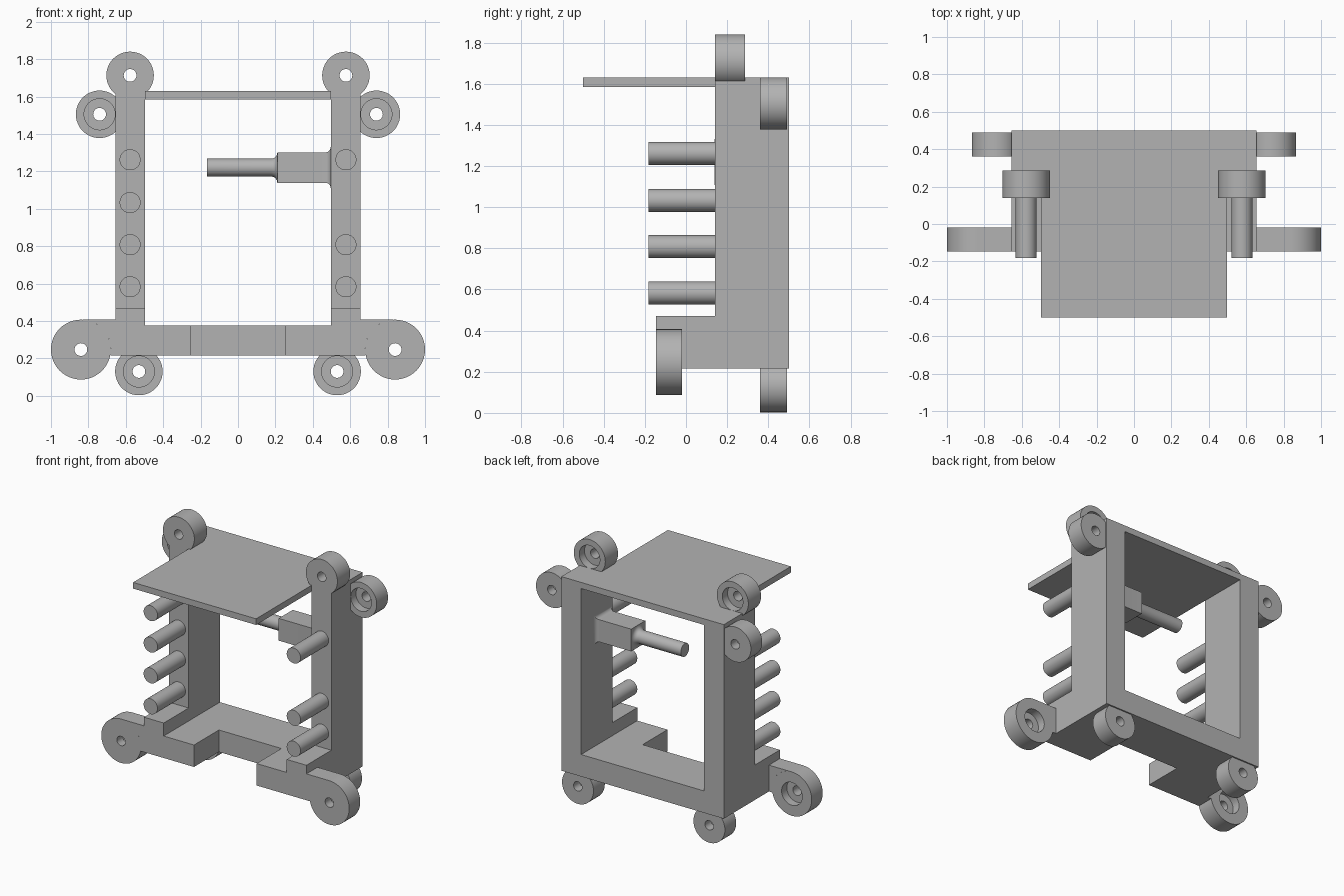
import bpy, bmesh, math
from mathutils import Vector

cube = bpy.data.objects.get("Cube")
if cube:
    bpy.data.objects.remove(cube, do_unlink=True)

grey = bpy.data.materials.new("plain grey")
grey.use_nodes = True
grey.diffuse_color = (0.45, 0.45, 0.45, 1)
grey.node_tree.nodes["Principled BSDF"].inputs["Base Color"].default_value = (0.45, 0.45, 0.45, 1)


def finish(name, bm):
    bmesh.ops.remove_doubles(bm, verts=bm.verts, dist=1e-5)
    bmesh.ops.recalc_face_normals(bm, faces=bm.faces)
    mesh = bpy.data.meshes.new(name)
    bm.to_mesh(mesh)
    bm.free()
    mesh.materials.append(grey)
    obj = bpy.data.objects.new(name, mesh)
    bpy.context.collection.objects.link(obj)
    return obj


def smooth(obj):
    bpy.ops.object.select_all(action='DESELECT')
    obj.select_set(True)
    bpy.context.view_layer.objects.active = obj
    bpy.ops.object.shade_smooth_by_angle(angle=math.radians(30))


def box(name, lo, hi):
    bm = bmesh.new()
    bmesh.ops.create_cube(bm, size=1)
    for v in bm.verts:
        v.co = [l + (c + 0.5) * (h - l) for l, h, c in zip(lo, hi, v.co)]
    return finish(name, bm)


def revolve(name, centre, axis, profile, closed=False):
    """Spin (radius, distance along axis) points around an axis."""
    axis = Vector(axis)
    bm = bmesh.new()
    vs = [bm.verts.new(Vector((0, 0, r)) + axis * d) for r, d in profile]
    pairs = list(zip(vs, vs[1:])) + ([(vs[-1], vs[0])] if closed else [])
    edges = [bm.edges.new(p) for p in pairs]
    bmesh.ops.spin(bm, geom=vs + edges, cent=(0, 0, 0), axis=axis,
                   angle=math.tau, steps=48, use_merge=True)
    bmesh.ops.translate(bm, verts=bm.verts, vec=centre)
    obj = finish(name, bm)
    smooth(obj)
    return obj


def combine(target, other, operation):
    mod = target.modifiers.new("join", 'BOOLEAN')
    mod.operation, mod.solver, mod.object = operation, 'EXACT', other
    bpy.context.view_layer.objects.active = target
    bpy.ops.object.modifier_apply(modifier=mod.name)
    bpy.data.objects.remove(other, do_unlink=True)


def lug(name, x, z, y0, y1, radius, bore_front):
    """Round lug with a through hole and a counterbore on one side."""
    hole, bore, depth = 0.034, 0.083, 0.06
    a, b = (y0, y1) if bore_front else (y1, y0)
    floor = a + depth * (1 if b > a else -1)
    revolve(name, (x, 0, z), (0, 1, 0),
            [(radius, a), (radius, b), (hole, b), (hole, floor), (bore, floor), (bore, a)],
            closed=True)


# Main frame with window, front feet and top shelf
W, IN, FRONT, BACK, FOOT = 0.655, 0.496, 0.14, 0.5, -0.147
frame = box("frame", (-W, FRONT, 0.215), (W, BACK, 1.63))
combine(frame, box("opening", (-IN, 0, 0.375), (IN, 1, 1.585)), 'DIFFERENCE')
combine(frame, box("shelf", (-IN, -0.5, 1.585), (IN, 0.3, 1.63)), 'UNION')
for s in (-1, 1):
    xs = sorted((s * 0.252, s * W))
    combine(frame, box("foot", (xs[0], FOOT, 0.215), (xs[1], 0.3, 0.375)), 'UNION')
    xs = sorted((s * IN, s * W))
    combine(frame, box("step", (xs[0], FOOT, 0.215), (xs[1], 0.3, 0.47)), 'UNION')

EAR_X, EAR_Z, EAR_R, EAR_BACK = 0.84, 0.247, 0.16, -0.02
for s, side in ((1, "left"), (-1, "right")):
    # Mounting lugs
    lug(side + "_top_lug", s * 0.577, 1.713, FRONT, 0.287, 0.127, False)
    lug(side + "_side_lug", s * 0.74, 1.505, 0.36, 0.49, 0.127, True)
    lug(side + "_bottom_lug", s * 0.53, 0.13, 0.36, 0.49, 0.127, True)
    lug(side + "_ear", s * EAR_X, EAR_Z, FOOT, EAR_BACK, EAR_R, False)

    # Arm wrapping the ear and joining it to the foot
    start, end = math.pi / 2, math.pi - math.asin((0.215 - EAR_Z) / EAR_R)
    outline = [(W, 0.215), (W, EAR_Z + EAR_R)]
    for i in range(17):
        t = start + (end - start) * i / 16
        outline.append((EAR_X + EAR_R * math.cos(t), EAR_Z + EAR_R * math.sin(t)))
    bm = bmesh.new()
    face = bm.faces.new([bm.verts.new((s * x, FOOT, z)) for x, z in outline])
    ext = bmesh.ops.extrude_face_region(bm, geom=[face], use_keep_orig=True)
    bmesh.ops.translate(bm, vec=(0, EAR_BACK - FOOT, 0),
                        verts=[g for g in ext["geom"] if isinstance(g, bmesh.types.BMVert)])
    finish(side + "_ear_arm", bm)

    # Front pegs, one row has a gap
    for i, z in enumerate((0.583, 0.808, 1.033, 1.262)):
        if s == 1 and i == 2:
            continue
        revolve(f"{side}_peg_{i + 1}", (s * 0.577, 0, z), (0, 1, 0),
                [(0, -0.183), (0.056, -0.183), (0.056, FRONT), (0, FRONT)])

# Inner bracket: square block flaring into the post
ARM_Y, ARM_Z, HALF, END = 0.25, 1.22, 0.081, 0.21
sections = [(END, HALF)]
for i in range(7):
    t = i / 6 * math.pi / 2
    sections.append((IN - 0.03 + 0.03 * math.sin(t), HALF + 0.03 * (1 - math.cos(t))))
bm = bmesh.new()
rings = [[bm.verts.new((x, ARM_Y + a * h, ARM_Z + b * h))
          for a, b in ((-1, -1), (1, -1), (1, 1), (-1, 1))] for x, h in sections]
for r, q in zip(rings, rings[1:]):
    for i in range(4):
        j = (i + 1) % 4
        bm.faces.new((r[i], r[j], q[j], q[i]))
bm.faces.new(rings[0])
bm.faces.new(rings[-1])
smooth(finish("bracket_block", bm))

# Round rod with a fillet against the block
rod, fillet = 0.048, 0.032
profile = [(0, -0.167), (rod, -0.167)]
for i in range(7):
    t = i / 6 * math.pi / 2
    profile.append((rod + fillet * (1 - math.cos(t)), END - fillet + fillet * math.sin(t)))
profile.append((0, END))
revolve("bracket_rod", (0, ARM_Y, ARM_Z), (1, 0, 0), profile)
